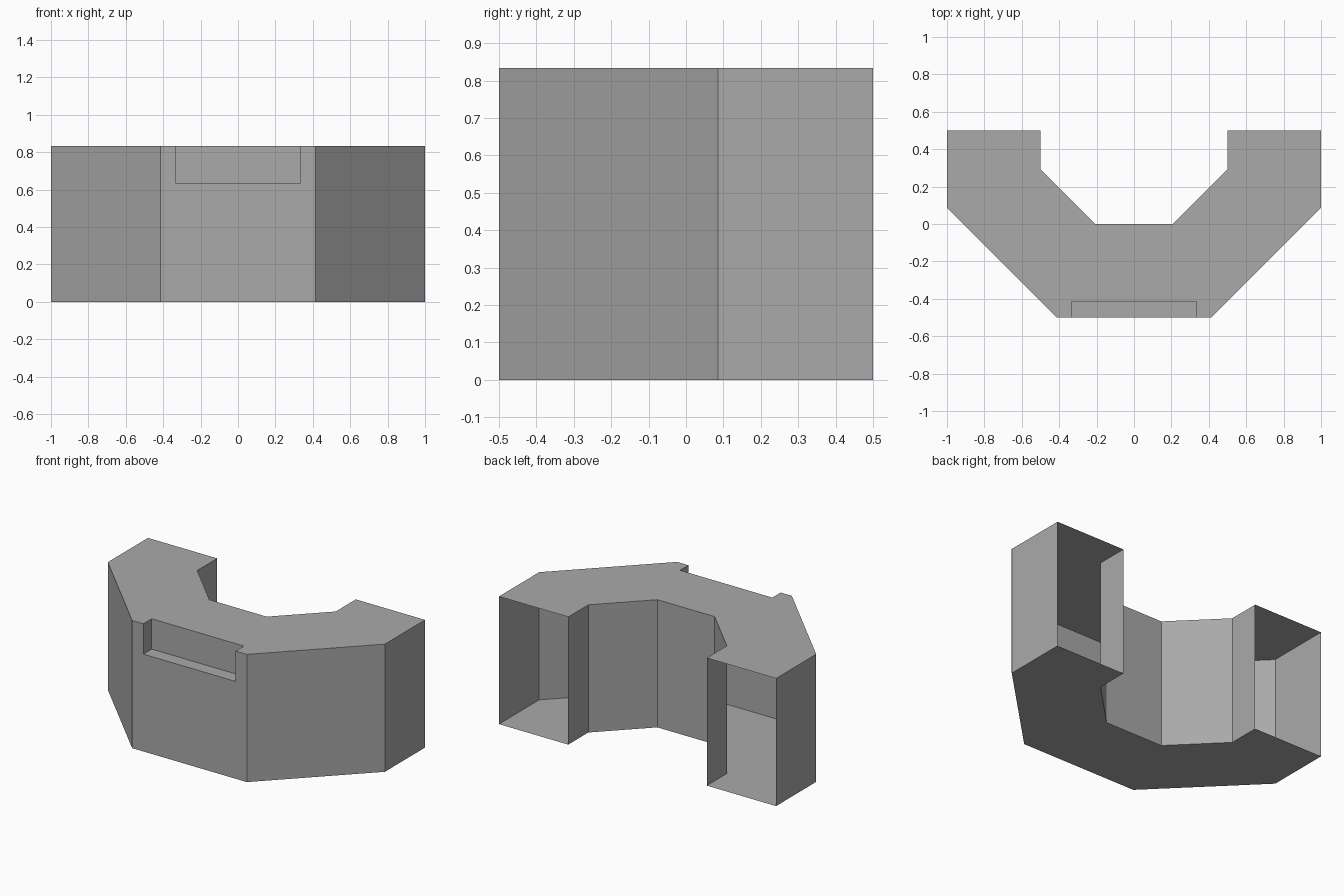
import bpy
import bmesh
from mathutils import Vector

default_cube = bpy.data.objects.get("Cube")
if default_cube:
    bpy.data.objects.remove(default_cube, do_unlink=True)

HEIGHT = 0.833

# Single matte grey
grey = bpy.data.materials.new("matte_grey")
grey.use_nodes = True
colour = (0.4, 0.4, 0.4, 1.0)
grey.diffuse_color = colour
grey.node_tree.nodes["Principled BSDF"].inputs["Base Color"].default_value = colour


def prism(name, outline, bottom, top):
    """Closed solid made by raising a flat outline."""
    bm = bmesh.new()
    base = bm.faces.new([bm.verts.new((x, y, bottom)) for x, y in outline])
    raised = bmesh.ops.extrude_face_region(bm, geom=[base], use_keep_orig=True)
    verts = [g for g in raised["geom"] if isinstance(g, bmesh.types.BMVert)]
    bmesh.ops.translate(bm, verts=verts, vec=Vector((0, 0, top - bottom)))
    bmesh.ops.recalc_face_normals(bm, faces=bm.faces)
    mesh = bpy.data.meshes.new(name)
    bm.to_mesh(mesh)
    bm.free()
    mesh.materials.append(grey)
    obj = bpy.data.objects.new(name, mesh)
    bpy.context.collection.objects.link(obj)
    return obj


# Half-octagon desk body, mirrored from its left half
half = [(0.414, -0.5), (1, 0.086), (1, 0.5), (0.5, 0.5), (0.5, 0.293), (0.207, 0)]
outline = half + [(-x, y) for x, y in reversed(half)]
desk = prism("desk_shell", outline, 0, HEIGHT)

# Ledge recess cut into the top front edge
recess = [(-0.333, -0.6), (0.333, -0.6), (0.333, -0.414), (-0.333, -0.414)]
cutter = prism("recess_cutter", recess, 0.635, HEIGHT + 0.1)
cutter.hide_render = True
cut = desk.modifiers.new("front_recess", "BOOLEAN")
cut.operation = "DIFFERENCE"
cut.solver = "EXACT"
cut.object = cutter
bpy.context.view_layer.update()
evaluated = desk.evaluated_get(bpy.context.evaluated_depsgraph_get())
shell = bpy.data.meshes.new_from_object(evaluated)
desk.modifiers.clear()
desk.data = shell
bpy.data.objects.remove(cutter, do_unlink=True)

# Open both back ends so the thin shell is hollow
bm = bmesh.new()
bm.from_mesh(shell)
ends = [f for f in bm.faces if f.calc_center_median().y > 0.49]
bmesh.ops.delete(bm, geom=ends, context="FACES")
bm.to_mesh(shell)
bm.free()
